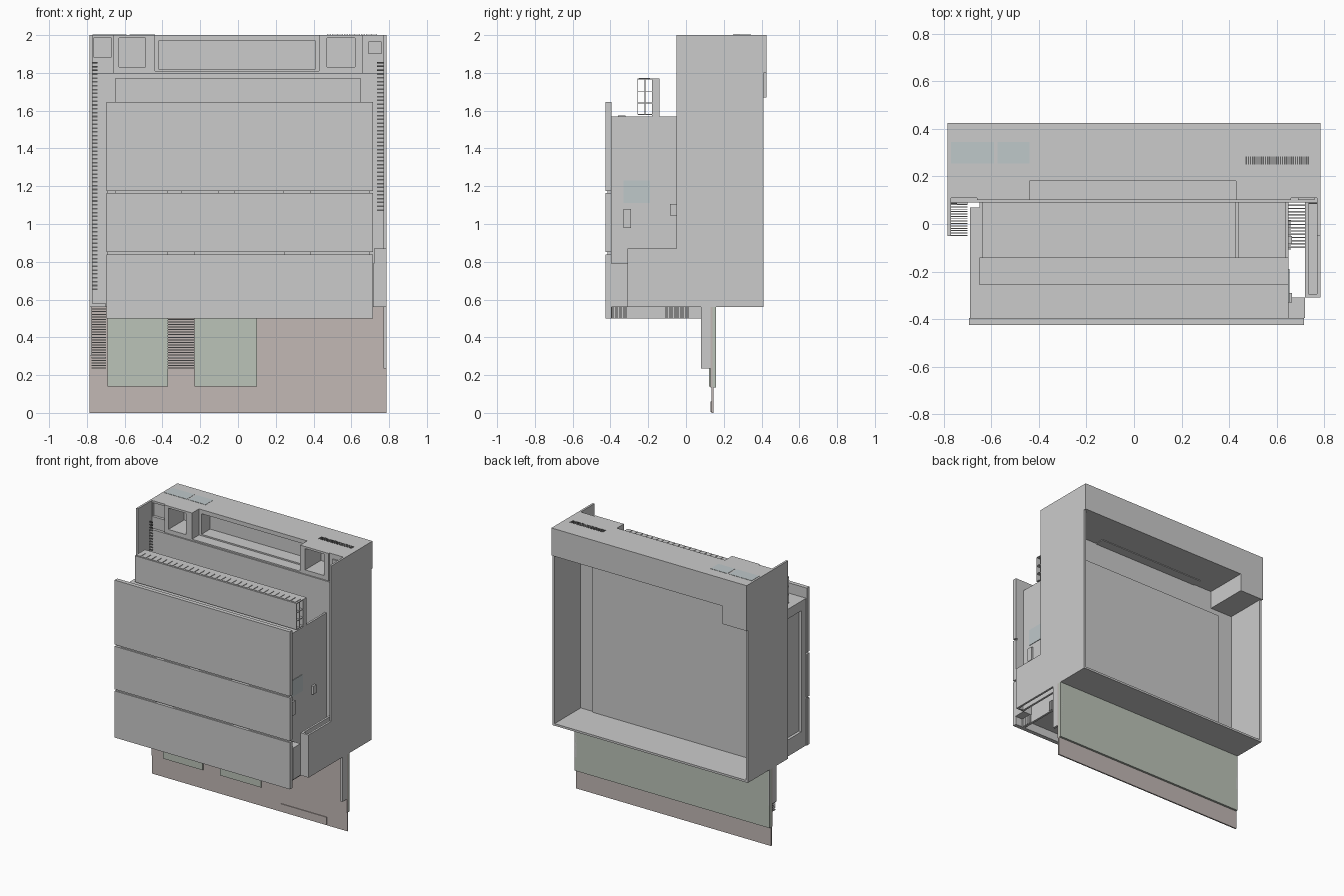
import bpy, bmesh
from mathutils import Matrix, Vector


def mat(name, r, g, b):
    m = bpy.data.materials.new(name)
    m.diffuse_color = (r, g, b, 1)
    return m


GREEN = mat("pale_green", 0.50, 0.55, 0.48)
PINK = mat("warm_grey", 0.54, 0.48, 0.46)
BLUE = mat("pale_blue", 0.52, 0.58, 0.59)
DARK = mat("dark_grey", 0.12, 0.12, 0.12)


def boxes(name, parts, material=None):
    """One object from boxes given as (x0, x1, y0, y1, z0, z1)."""
    bm = bmesh.new()
    for x0, x1, y0, y1, z0, z1 in parts:
        c = Vector(((x0 + x1) / 2, (y0 + y1) / 2, (z0 + z1) / 2))
        s = Matrix.Diagonal((x1 - x0, y1 - y0, z1 - z0, 1))
        bmesh.ops.create_cube(bm, size=1, matrix=Matrix.Translation(c) @ s)
    me = bpy.data.meshes.new(name)
    bm.to_mesh(me)
    bm.free()
    ob = bpy.data.objects.new(name, me)
    bpy.context.collection.objects.link(ob)
    if material:
        me.materials.append(material)
    return ob


def frame(outer, hole, y0, y1):
    """Four bars around a rectangular hole in the xz plane."""
    a, b, c, d = outer
    e, f, g, h = hole
    return [(a, e, y0, y1, c, d), (f, b, y0, y1, c, d),
            (e, f, y0, y1, c, g), (e, f, y0, y1, h, d)]


def slats(box, axis, n, fill=0.4):
    """Split a box into n thin slats spaced along an axis."""
    lo, hi = box[axis * 2], box[axis * 2 + 1]
    step = (hi - lo) / n
    out = []
    for i in range(n):
        b = list(box)
        b[axis * 2] = lo + i * step
        b[axis * 2 + 1] = lo + (i + fill) * step
        out.append(tuple(b))
    return out


# Shell: side walls, floor, partition, open at the back
boxes("shell_side_walls", [(-0.785, -0.77, -0.05, 0.41, 0.56, 2.0),
                           (0.77, 0.785, -0.05, 0.41, 0.56, 2.0)])
boxes("shell_floor", [(-0.77, 0.77, 0.09, 0.41, 0.56, 0.575)])
boxes("shell_partition", [(-0.77, 0.77, 0.09, 0.11, 0.575, 1.8)])
boxes("partition_plate", [(-0.65, 0.67, 0.11, 0.12, 0.575, 1.63)])

# Top header with niche, side windows and ledge
boxes("header_body", [(-0.785, 0.785, 0.28, 0.425, 1.8, 2.0)])
boxes("header_corner_box", [(-0.785, -0.59, 0.11, 0.425, 1.67, 1.8)])
boxes("header_niche", frame((-0.44, 0.43, 1.8, 2.0), (-0.42, 0.41, 1.82, 1.97), 0.18, 0.28))
boxes("header_ledge", [(-0.44, 0.43, 0.10, 0.18, 1.795, 1.81)])
boxes("header_left_window", frame((-0.66, -0.44, 1.8, 2.0), (-0.63, -0.49, 1.83, 1.985), 0.10, 0.28))
boxes("header_right_window", frame((0.43, 0.66, 1.8, 2.0), (0.47, 0.62, 1.83, 1.985), 0.10, 0.28))
boxes("header_left_end", frame((-0.77, -0.66, 1.8, 2.0), (-0.765, -0.67, 1.885, 1.985), 0.11, 0.13)
      + [(-0.77, -0.66, 0.13, 0.28, 1.8, 2.0)])
boxes("header_right_end", [(0.66, 0.77, 0.11, 0.28, 1.8, 2.0)])
boxes("header_button", [(0.69, 0.76, 0.10, 0.11, 1.9, 1.965)])

# Top grille and top windows
boxes("top_grille", slats((0.47, 0.74, 0.25, 0.285, 2.0, 2.002), 0, 30, 0.6), DARK)
boxes("top_windows", [(-0.77, -0.59, 0.255, 0.345, 2.0, 2.002),
                      (-0.575, -0.44, 0.255, 0.345, 2.0, 2.002)], BLUE)

# Tall wall slots and horizontal vents between shell and cabinet
boxes("left_wall_slot", slats((-0.77, -0.745, 0.085, 0.09, 0.65, 1.87), 2, 60), DARK)
boxes("right_wall_slot", slats((0.735, 0.77, 0.085, 0.09, 1.07, 1.87), 2, 40), DARK)
boxes("left_floor_vent", slats((-0.77, -0.70, -0.05, 0.09, 0.56, 0.58), 1, 14))
boxes("right_floor_vent", slats((0.65, 0.73, -0.10, 0.09, 0.72, 0.74), 1, 14))

# Front cabinet
boxes("cabinet_body", [(-0.65, 0.65, -0.395, -0.14, 0.56, 1.57)])
boxes("cabinet_side_walls", [(-0.65, -0.635, -0.14, 0.09, 0.50, 1.57),
                             (0.635, 0.65, -0.14, 0.09, 0.50, 1.57)])
boxes("cabinet_divider", [(0.425, 0.44, -0.14, 0.09, 0.57, 1.55)])
boxes("cabinet_floor", [(-0.635, 0.635, -0.14, 0.09, 0.55, 0.57)])
boxes("cabinet_skirt", [(-0.69, -0.65, -0.395, 0.07, 0.50, 0.56),
                        (-0.65, 0.65, 0.06, 0.08, 0.50, 0.55),
                        (0.635, 0.65, -0.395, -0.14, 0.50, 0.56)])
boxes("cabinet_left_panel", [(-0.69, -0.65, -0.395, 0.07, 0.56, 0.62),
                             (-0.69, -0.65, -0.395, 0.07, 1.50, 1.57),
                             (-0.69, -0.65, -0.395, -0.34, 0.62, 1.50),
                             (-0.69, -0.65, 0.02, 0.07, 0.62, 1.50),
                             (-0.67, -0.65, -0.34, 0.02, 0.62, 1.50)])
boxes("left_latch", [(-0.68, -0.67, -0.2, -0.16, 0.98, 1.08)])
boxes("top_hatch", [(-0.295, -0.225, -0.36, -0.32, 1.57, 1.574)])
boxes("right_skirt_vents", slats((0.65, 0.66, -0.395, -0.31, 0.50, 0.57), 1, 14)
      + slats((0.65, 0.66, -0.11, 0.02, 0.50, 0.57), 1, 20))

# Three front slabs and the strips showing in their gaps
cuts = [0.50, 0.845, 1.17, 1.645]
boxes("front_slabs", [(-0.695, 0.715, -0.425, -0.395, a + (0.006 if i else 0), b - (0.006 if i < 2 else 0))
                      for i, (a, b) in enumerate(zip(cuts, cuts[1:]))])
boxes("gap_strips", [(x0, x1, -0.415, -0.395, z - 0.006, z + 0.006)
                     for z, spans in ((1.17, [(-0.65, -0.37), (-0.30, -0.10), (-0.02, 0.24), (0.38, 0.70)]),
                                      (0.845, [(-0.69, -0.37), (-0.23, 0.25), (0.38, 0.70)]))
                     for x0, x1 in spans])

# Right side details
boxes("right_window", [(0.65, 0.654, -0.33, -0.19, 1.11, 1.23)], BLUE)
boxes("right_handle", [(0.65, 0.665, -0.33, -0.29, 0.98, 1.08)])
boxes("right_switch", [(0.65, 0.665, -0.085, -0.05, 1.045, 1.105)])

# Open-topped pocket at the lower right
boxes("right_pocket", [(0.77, 0.785, -0.31, -0.05, 0.56, 0.87),
                       (0.72, 0.735, -0.31, 0.09, 0.56, 0.87),
                       (0.735, 0.77, -0.31, -0.295, 0.56, 0.87),
                       (0.735, 0.77, -0.295, 0.09, 0.80, 0.81)])
boxes("pocket_bracket", [(0.65, 0.72, -0.395, -0.31, 0.56, 0.79)])

# Upright rack on the cabinet: back board, thin front sheet, shelves
boxes("rack_board", [(-0.65, 0.65, -0.18, -0.14, 1.57, 1.77)])
boxes("rack_shelves", [(-0.65, 0.65, -0.255, -0.18, z - 0.002, z + 0.002) for z in (1.58, 1.64, 1.70, 1.768)]
      + [(-0.65, 0.65, y - 0.002, y + 0.002, 1.58, 1.77) for y in (-0.255, -0.217)])
boxes("rack_top_teeth", slats((-0.64, 0.65, -0.25, -0.19, 1.77, 1.774), 0, 30, 0.7))

# Lower hanging panels and brackets
boxes("hanging_front_sheet", [(-0.785, 0.785, 0.13, 0.14, 0.135, 0.56)], PINK)
boxes("hanging_back_sheet", [(-0.785, 0.785, 0.14, 0.16, 0.135, 0.56)], GREEN)
boxes("hanging_lip", [(-0.785, 0.785, 0.135, 0.145, 0.0, 0.135)], PINK)
boxes("hanging_front_panes", [(-0.69, -0.37, 0.122, 0.13, 0.14, 0.56),
                              (-0.23, 0.10, 0.122, 0.13, 0.14, 0.56)], GREEN)
boxes("lip_patch", [(0.25, 0.62, 0.13, 0.135, 0.005, 0.06)], PINK)
boxes("side_brackets", [(0.77, 0.785, 0.08, 0.16, 0.235, 0.56),
                        (-0.785, -0.775, 0.08, 0.16, 0.30, 0.56)])
boxes("hanging_vents", slats((-0.775, -0.70, 0.08, 0.13, 0.235, 0.56), 2, 24)
      + slats((-0.37, -0.23, 0.10, 0.13, 0.235, 0.56), 2, 24))
